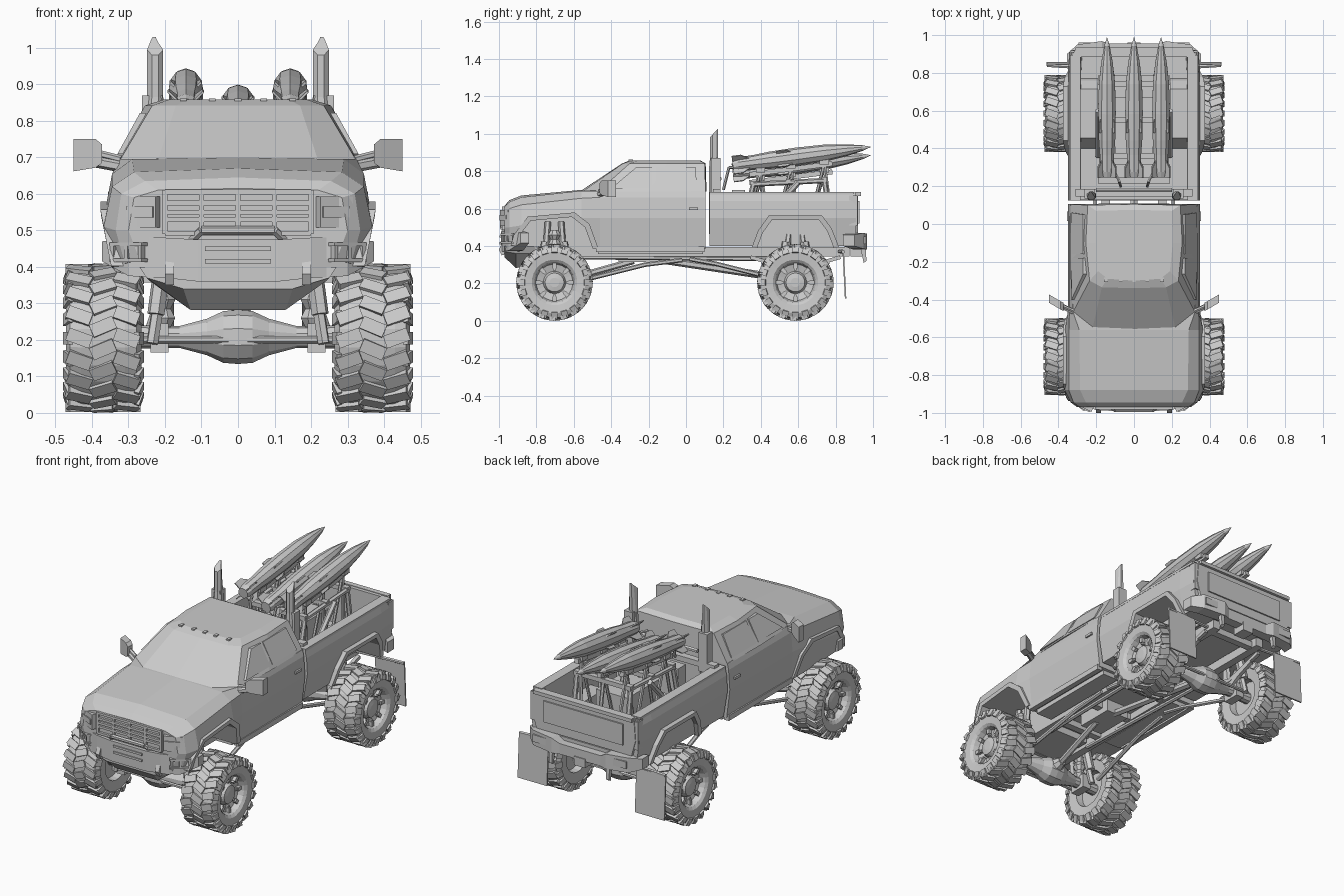
import bpy, bmesh, math
from mathutils import Vector, Matrix, Euler

if "Cube" in bpy.data.objects:
    bpy.data.objects.remove(bpy.data.objects["Cube"])

class Part:
    """Collects pieces in one mesh; mir=True also adds the copy across x."""
    def __init__(self, name, mir=False):
        self.name, self.mir, self.bm = name, mir, bmesh.new()
    def __enter__(self):
        return self
    def __exit__(self, *a):
        bm = self.bm
        bmesh.ops.remove_doubles(bm, verts=bm.verts[:], dist=1e-5)
        if self.mir:
            g = bmesh.ops.duplicate(bm, geom=bm.verts[:] + bm.edges[:] + bm.faces[:])["geom"]
            for v in g:
                if isinstance(v, bmesh.types.BMVert):
                    v.co.x *= -1
        bmesh.ops.recalc_face_normals(bm, faces=bm.faces[:])
        me = bpy.data.meshes.new(self.name)
        bm.to_mesh(me)
        bm.free()
        self.ob = bpy.data.objects.new(self.name, me)
        bpy.context.collection.objects.link(self.ob)
    def box(self, c, s, rot=(0, 0, 0), pre=Matrix()):
        m = Matrix.Translation(c) @ Euler(rot).to_matrix().to_4x4() @ Matrix.Diagonal((*s, 1))
        bmesh.ops.create_cube(self.bm, size=1, matrix=pre @ m)
    def loft(self, rings, cap=True):
        vs = [[self.bm.verts.new(p) for p in r] for r in rings]
        n = len(vs[0])
        for a, b in zip(vs, vs[1:]):
            for i in range(n):
                self.bm.faces.new((a[i], a[(i + 1) % n], b[(i + 1) % n], b[i]))
        if cap:
            self.bm.faces.new(vs[0])
            self.bm.faces.new(vs[-1])
    def lathe(self, prof, o, d, n=8):
        m = Matrix.Translation(o) @ Vector(d).to_track_quat('Z', 'Y').to_matrix().to_4x4()
        self.loft([[m @ Vector((max(r, 1e-4) * math.cos(t), max(r, 1e-4) * math.sin(t), h))
                    for t in [math.tau * (i + .5) / n for i in range(n)]] for r, h in prof])
    def pipe(self, pts, r, n=6):
        for a, b in zip(pts, pts[1:]):
            d = Vector(b) - Vector(a)
            self.lathe([(r, 0), (r, d.length)], a, d, n)
    def prism(self, yz, x0, x1):
        self.loft([[(x, y, z) for y, z in yz] for x in (x0, x1)])
    def sections(self, secs):   # (y, half outline in x,z), mirrored over x = 0
        self.loft([[(x, y, z) for x, z in h] + [(-x, y, z) for x, z in h[::-1]] for y, h in secs])
    def beam(self, st):         # stations along +x: (x, y0, y1, z0, z1), mirrored
        full = [(-s[0], *s[1:]) for s in st] + list(st[::-1])
        self.loft([[(x, a, c), (x, b, c), (x, b, d), (x, a, d)] for x, a, b, c, d in full])

FY, RY, WZ = -.703, .585, .205
ARCH = {"front": [(-.91, .40), (-.895, .45), (-.83, .535), (-.61, .555), (-.54, .50), (-.50, .39)],
        "rear": [(.38, .39), (.41, .47), (.46, .54), (.71, .54), (.755, .48), (.79, .39)]}

# body shells, with wheel arches cut out
with Part("hood_and_lower_cab") as body:
    body.sections([
        (-.97, [(.27, .42), (.30, .50), (.285, .59), (.22, .61), (0, .615)]),
        (-.945, [(.31, .41), (.335, .50), (.32, .60), (.255, .635), (0, .645)]),
        (-.88, [(.345, .40), (.368, .51), (.345, .62), (.285, .66), (0, .67)]),
        (-.56, [(.345, .39), (.365, .55), (.345, .655), (.29, .695), (0, .70)]),
        (-.46, [(.335, .385), (.35, .55), (.342, .66), (.325, .695), (0, .70)]),
        (.105, [(.33, .385), (.35, .55), (.342, .66), (.335, .695), (0, .70)])])
with Part("cargo_bed") as bed:
    half = [(.325, .40), (.35, .55), (.345, .64), (.335, .68), (.285, .68), (.28, .46)]
    bed.sections([(.125, half), (.80, half), (.91, [(x * .98, z) for x, z in half])])
for shell, key, x0 in ((body, "front", .17), (bed, "rear", .20)):
    pts = ARCH[key]
    with Part(key + "_arch_cutter", True) as cut:
        cut.prism([(pts[0][0], .3)] + pts + [(pts[-1][0], .3)], x0, .5)
    cut.ob.hide_render = True
    cut.ob.hide_set(True)
    m = shell.ob.modifiers.new("arches", 'BOOLEAN')
    m.operation, m.object, m.solver = 'DIFFERENCE', cut.ob, 'EXACT'
    cy = sum(p[0] for p in pts) / 6
    outer = lambda k: [(cy + (y - cy) * k, .38 + (z - .38) * k) for y, z in pts[::-1]]
    with Part(key + "_wheel_liner", True) as p:
        p.prism(pts + outer(1.03), x0 - .01, .34)
        if key == "rear":
            p.prism(pts, x0 - .01, x0)
    # flares slope inward toward their lower ends
    with Part(key + "_fender_flare", True) as p:
        lip = lambda z: .345 + .2 * (min(z, .55) - .39)
        ring = pts + outer(1.14)
        p.loft([[(.31, y, z) for y, z in ring], [(lip(z), y, z) for y, z in ring]])

# cab top
with Part("cab_roof_and_windscreen") as p:
    rings = []
    for z, h in ((.69, [(0, -.57), (.22, -.555), (.325, -.47), (.34, -.2), (.335, .105), (0, .11)]),
                 (.842, [(0, -.34), (.17, -.335), (.235, -.30), (.255, -.1), (.245, .10), (0, .105)]),
                 (.858, [(0, -.30), (.14, -.29), (.19, -.25), (.205, -.1), (.2, .07), (0, .075)])):
        rings.append([(x, y, z) for x, y in h] + [(-x, y, z) for x, y in h[::-1]])
    p.loft(rings)
with Part("side_windows", True) as p:
    for q in ([(-.40, .12), (-.18, .12), (-.18, .85), (-.265, .85)], [(-.16, .12), (.06, .12), (.05, .85), (-.16, .85)]):
        p.loft([[(.341 - .085 * t + o, y, .69 + .155 * t) for y, t in q] for o in (-.025, 0)])
with Part("door_handles_and_sills", True) as p:
    p.box((.350, .04, .60), (.012, .05, .014))
    p.box((.325, -.19, .382), (.03, .58, .03))
with Part("roof_marker_lights") as p:
    for x in (-.15, -.07, 0, .07, .15):
        p.box((x, -.295, .858), (.018, .025, .008))
with Part("side_mirrors", True) as p:
    # tapered mirror head, turned outward
    p.loft([[(x, y + d, z) for d, z in ((-.022, z0), (.022, z0), (.022, z1), (-.022, z1))]
            for x, y, z0, z1 in ((.372, -.44, .685, .735), (.39, -.43, .672, .75), (.45, -.395, .662, .75))])
    p.pipe([(.32, -.465, .675), (.40, -.425, .69)], .016)
    p.pipe([(.32, -.46, .695), (.40, -.425, .715)], .01)

# bed details
with Part("bed_end_walls") as p:
    p.box((0, .145, .57), (.6, .035, .22))
    p.sections([(.885, [(.31, .46), (.335, .56), (.325, .685)]), (.92, [(.30, .47), (.325, .56), (.315, .685)])])
    p.box((0, .922, .58), (.5, .012, .12))
    p.box((0, .92, .678), (.62, .03, .02))
with Part("tail_lights_and_rails", True) as p:
    p.box((.317, .895, .59), (.045, .045, .16))
    p.box((.31, .51, .682), (.055, .77, .014))
with Part("rear_bumper") as p:
    p.beam([(.355, .84, .90, .40, .46), (.30, .88, .95, .385, .47), (.17, .90, .968, .38, .465), (.13, .90, .955, .38, .44)])
    p.box((0, .92, .37), (.07, .08, .05))
    for s in (1, -1):
        p.box((s * .25, .952, .43), (.09, .02, .04))
        p.prism([(.93, .40), (.96, .40), (.965, .32), (.95, .31)], s * .17, s * .19)
with Part("mud_flaps", True) as p:
    p.box((.37, .847, .245), (.185, .008, .25), (.05, 0, 0))
    p.pipe([(.15, .82, .37), (.46, .84, .37)], .01)

# front end
with Part("front_bumper") as p:
    p.beam([(.372, -.885, -.84, .415, .47), (.30, -.95, -.87, .375, .48), (.20, -.985, -.90, .37, .48), (.11, -.99, -.9, .36, .475)])
with Part("skid_plate") as p:
    p.sections([(-.97, [(.15, .34), (.25, .37), (.27, .40)]), (-.91, [(.13, .282), (.24, .36), (.25, .40)]),
                (-.80, [(.12, .30), (.17, .36), (.17, .40)])])
with Part("bumper_lights_and_hooks", True) as p:
    for z in (.418, .462):
        p.box((.30, -.948, z), (.11, .026, .01), (0, 0, .65))
    for x, y in ((.262, -.97), (.30, -.948), (.338, -.917)):
        p.box((x, y, .44), (.012, .026, .05), (0, 0, .65))
    p.prism([(-.95, .41), (-.985, .415), (-1, .38), (-.985, .35), (-.95, .36)], .175, .20)
with Part("bull_bar") as p:
    p.pipe([(-.13, -.96, .47), (-.10, -.985, .50), (.10, -.985, .50), (.13, -.96, .47)], .012)
    for z in (.415, .45):
        p.box((0, -.99, z), (.18, .012, .012))
with Part("grille") as p:
    for z in (.492, .53, .55, .575, .605):
        p.box((0, -.968, z), (.40, .03, .013))
    for x in (-.2, -.1, 0, .1, .2):
        p.box((x, -.968, .55), (.014, .03, .12))
with Part("headlights", True) as p:
    p.box((.262, -.955, .55), (.10, .04, .085), (0, 0, .45))
    p.box((.262, -.962, .55), (.08, .04, .03), (0, 0, .45))

# wheels with chunky tread
for nm, cy in (("front_wheels", FY), ("rear_wheels", RY)):
    with Part(nm, True) as p:
        p.lathe([(0, .31), (.10, .31), (.105, .272), (.165, .264), (.188, .278), (.195, .31), (.195, .43), (.188, .46),
                 (.165, .471), (.122, .466), (.108, .455), (.098, .425), (.06, .415), (.05, .44), (.025, .445), (0, .445)],
                (0, cy, WZ), (1, 0, 0), 24)
        for i in range(20):
            for x, off, sk in ((.305, 0, .35), (.37, .5, -.4), (.435, 0, .35)):
                m = Matrix.Translation((0, cy, WZ)) @ Matrix.Rotation(math.tau * (i + off) / 20, 4, 'X')
                p.box((x, 0, .193), (.068, .036, .02), (0, 0, sk), m)
            for x, t in ((.466, -.35), (.271, .35)):
                p.box((x, 0, .178), (.014, .034, .04), (0, t, 0), m)
        for i in range(8):
            m = Matrix.Translation((0, cy, WZ)) @ Matrix.Rotation(math.tau * i / 8, 4, 'X')
            p.box((.425, 0, .072), (.02, .014, .014), pre=m)
            p.box((.432, 0, .09), (.02, .02, .03), pre=m)

# axles, frame and suspension
for nm, cy in (("front_axle", FY), ("rear_axle", RY)):
    with Part(nm) as p:
        p.lathe([(.032, -.31), (.03, -.16), (.05, -.085), (.071, -.04), (.074, 0), (.071, .04), (.05, .085), (.03, .16), (.032, .31)],
                (0, cy, .208), (1, 0, 0), 10)
        s = 1 if cy < 0 else -1
        p.lathe([(.06, 0), (.045, .05), (.025, .10)], (0, cy, .215), (0, s, .15), 8)
        p.pipe([(-.26, cy - s * .06, .20), (.26, cy - s * .06, .20)], .01)
with Part("frame_rails", True) as p:
    p.box((.15, .0, .37), (.045, 1.75, .05))
    p.box((.24, -.19, .37), (.10, .56, .025))
    p.pipe([(.25, -.60, .205), (.22, -.22, .30), (.21, -.02, .325)], .012)
    p.pipe([(.20, .02, .33), (.21, .16, .305), (.25, .52, .215)], .012)
    p.pipe([(.13, -.55, .34), (.16, .5, .33)], .012)
with Part("underbody") as p:
    for y in (-.8, -.45, -.2, .08, .35, .82):
        p.box((0, y, .365), (.34, .04, .035))
    p.box((0, -.25, .36), (.14, .22, .09))
    p.box((0, -.66, .40), (.22, .26, .10))
    p.box((0, -.19, .395), (.60, .56, .02))
    p.pipe([(0, -.62, .225), (.03, -.28, .32)], .017)
    p.pipe([(0, -.16, .33), (0, .50, .23)], .02)
with Part("suspension", True) as p:
    coil = [(.036 if i % 2 else .022, .025 * i) for i in range(11)]
    p.lathe(coil, (.205, FY, .235), (0, 0, 1), 8)
    for cy in (FY, RY):
        for d in (-.07, .07):
            p.pipe([(.235, cy + d, .19), (.21, cy + d * .7, .35), (.19, cy + d * .5, .53 if cy < 0 else .46)], .017)
            p.pipe([(.225, cy + d, .27), (.205, cy + d * .7, .42)], .024)
        p.box((.215, cy, .205), (.05, .10, .08))
    for k, z in ((.24, .30), (.18, .275), (.12, .26)):
        p.pipe([(.185, RY - k, z + .04), (.185, RY, z - .03), (.185, RY + k, z + .04)], .014, 4)

# exhaust stacks behind the cab, cut off at a slant
with Part("exhaust_stacks", True) as p:
    p.lathe([(.028, 0), (.028, .36), (.024, .40), (.024, .54)], (.227, .15, .465), (0, 0, 1), 8)
    for v in p.bm.verts:
        if v.co.z > 1:
            v.co.z += (v.co.y - .15) * 1.1
            if v.co.y > .15:
                v.co.x = .23 + (v.co.x - .227) * .5
    p.box((.235, .16, .76), (.055, .05, .22))
with Part("bed_cross_bar") as p:
    p.box((0, .165, .69), (.62, .04, .03))
    p.pipe([(-.2, .18, .76), (.2, .18, .76)], .012)

# missiles with fins, and their launcher
for i, (x, z0, z1) in enumerate(((-.143, .832, .93), (0, .79, .885), (.143, .832, .93))):
    a, d = Vector((x, .25, z0)), Vector((0, .74, z1 - z0))
    L = d.length
    with Part("missile_%d" % (i + 1)) as p:
        p.lathe([(.03, 0), (.038, .03), (.04, .12), (.046, .2), (.049, .34), (.045, .50), (.032, .61), (.015, .70), (0, L)], a, d, 10)
        m = Matrix.Translation(a) @ d.to_track_quat('Z', 'Y').to_matrix().to_4x4()
        for k in range(4):
            r = m @ Matrix.Rotation(math.pi / 4 + k * math.pi / 2, 4, 'Z')
            for h0, h1, w in ((0, .10, .068), (.24, .36, .06)):
                p.loft([[r @ Vector((u, t, h)) for u, h in ((.02, h0), (w, h0), (w, h0 + .05), (.03, h1))] for t in (-.003, .003)])
    with Part("launch_rail_%d" % (i + 1)) as p:
        off = Vector((0, 0, -.062))
        p.pipe([a + d * .12 + off, a + d * .72 + off], .018, 4)
        for t in (.2, .42, .66):
            q = a + d * t
            p.box(q + Vector((0, 0, -.045)), (.05, .05, .03))
            p.pipe([q + off, (x * .8, q.y + .05, .48)], .011)
            p.pipe([q + off, (x * .9, q.y - .09, .48)], .009)
with Part("launcher_frame") as p:
    for y, z in ((.36, .735), (.55, .745), (.74, .755)):
        p.box((0, y, z), (.36, .03, .025))
    for y in (.24, .5, .76):
        p.box((0, y, .475), (.38, .05, .03))
    p.box((0, .52, .56), (.20, .30, .18))
    p.box((0, .28, .62), (.34, .07, .16))
    for s in (1, -1):
        p.pipe([(s * .17, .78, .48), (s * .17, .74, .75), (s * .17, .36, .73), (s * .17, .30, .48)], .014)
        p.pipe([(s * .19, .36, .48), (s * .19, .60, .74)], .016)
        p.pipe([(s * .07, .20, .70), (s * .08, .23, .82), (s * .1, .27, .82)], .008)
